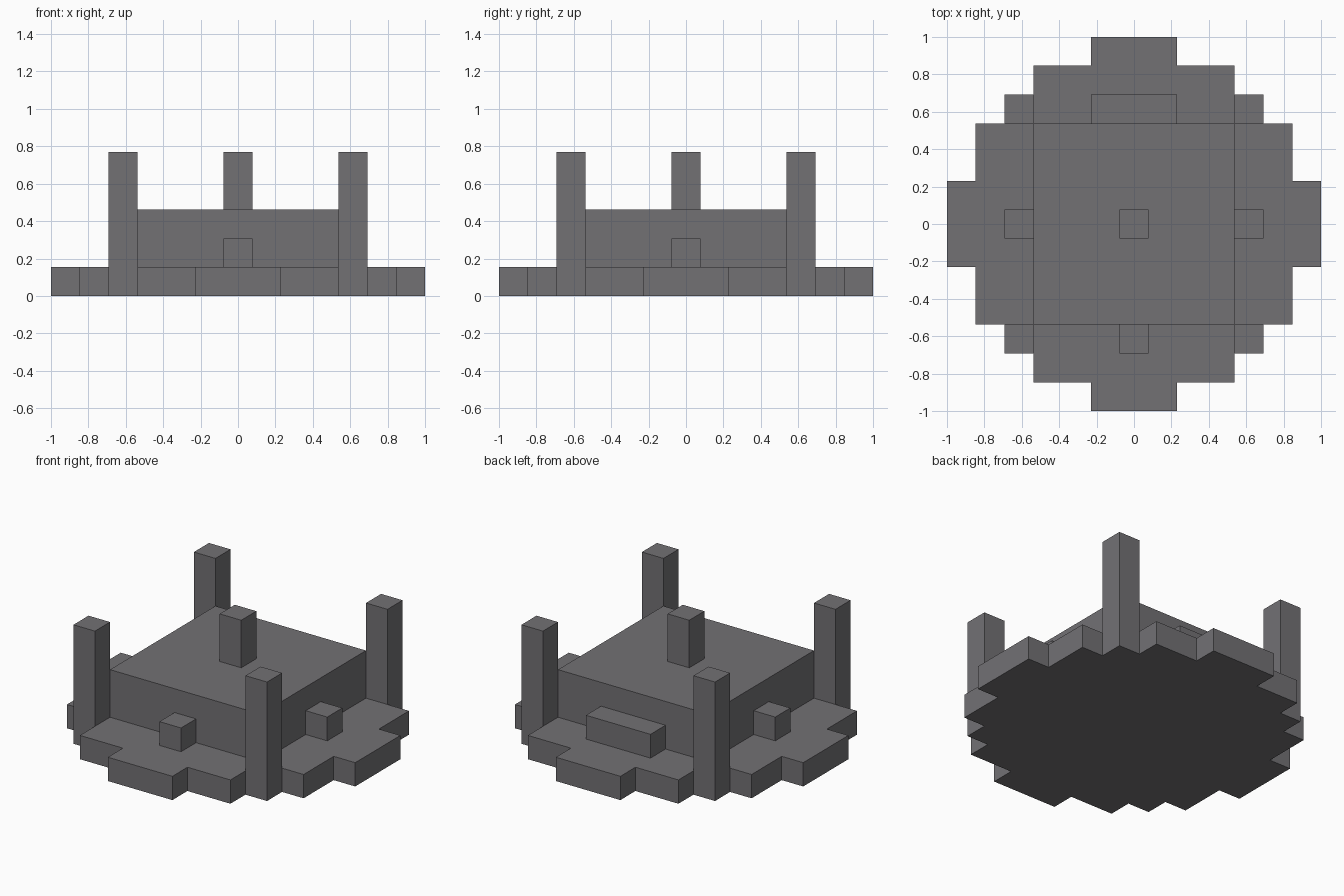
import bpy
import bmesh
from mathutils import Matrix, Vector

cube = bpy.data.objects.get("Cube")
if cube:
    bpy.data.objects.remove(cube, do_unlink=True)

U = 2 / 13  # one block of the 13 x 13 plan

# Single stone colour
stone = bpy.data.materials.new("stone_grey")
stone.use_nodes = True
colour = (0.17, 0.165, 0.175, 1)
stone.diffuse_color = colour
stone.node_tree.nodes["Principled BSDF"].inputs["Base Color"].default_value = colour


def add_object(name, bm):
    bmesh.ops.recalc_face_normals(bm, faces=bm.faces)
    mesh = bpy.data.meshes.new(name)
    bm.to_mesh(mesh)
    bm.free()
    mesh.materials.append(stone)
    bpy.context.collection.objects.link(bpy.data.objects.new(name, mesh))


def box(name, x, y, z0, z1, width=1, depth=1):
    """Box centred on x, y between heights z0 and z1, in blocks."""
    bm = bmesh.new()
    place = (Matrix.Translation(Vector((x, y, (z0 + z1) / 2)) * U)
             @ Matrix.Diagonal((width * U, depth * U, (z1 - z0) * U, 1)))
    bmesh.ops.create_cube(bm, size=1, matrix=place)
    add_object(name, bm)


# Stepped round base: one quarter outline turned four times
quarter = [(6.5, 1.5), (5.5, 1.5), (5.5, 3.5), (3.5, 3.5),
           (3.5, 5.5), (1.5, 5.5), (1.5, 6.5)]
outline = []
for turn in range(4):
    outline += quarter
    quarter = [(-y, x) for x, y in quarter]
bm = bmesh.new()
floor = bm.faces.new([bm.verts.new((x * U, y * U, 0)) for x, y in outline])
top = bmesh.ops.extrude_face_region(bm, geom=[floor], use_keep_orig=True)["geom"]
bmesh.ops.translate(bm, vec=(0, 0, U),
                    verts=[g for g in top if isinstance(g, bmesh.types.BMVert)])
add_object("stepped_base", bm)

# Main block and its central post
box("main_block", 0, 0, 1, 3, 7, 7)
box("centre_post", 0, 0, 3, 5)

# Tall corner posts
for side, x in (("left", 4), ("right", -4)):
    for end, y in (("front", -4), ("back", 4)):
        box(f"{end}_{side}_post", x, y, 0, 5)
    box(f"{side}_side_block", x, 0, 1, 2)

# Low blocks against the front and back walls
box("front_block", 0, -4, 1, 2)
box("back_ledge", 0, 4, 1, 2, 3, 1)
